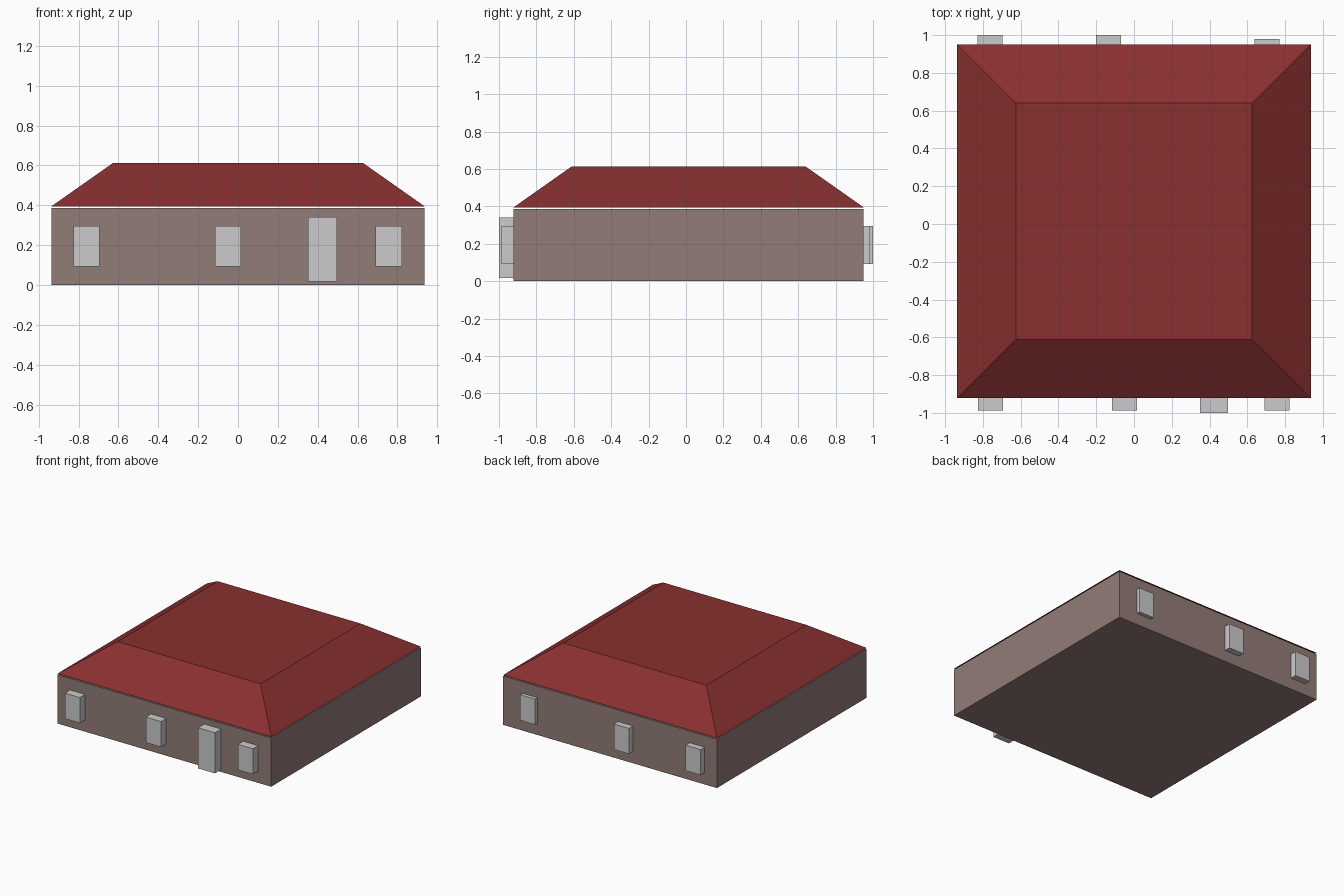
import bpy, bmesh

if "Cube" in bpy.data.objects:
    bpy.data.objects.remove(bpy.data.objects["Cube"])

Y0, Y1, HX = -0.922, 0.95, 0.936   # wall faces


def material(name, rgb):
    m = bpy.data.materials.new(name)
    m.diffuse_color = (*rgb, 1)
    m.use_nodes = True
    m.node_tree.nodes["Principled BSDF"].inputs["Base Color"].default_value = m.diffuse_color
    return m


def box(name, x, y, z, mat=None, inset=0.0):
    """Closed box from ranges; inset shrinks the top into a frustum."""
    bm = bmesh.new()
    bmesh.ops.create_cube(bm, size=1)
    for v in bm.verts:
        top = v.co.z > 0
        i = inset if top else 0.0
        v.co = (x[1] - i if v.co.x > 0 else x[0] + i,
                y[1] - i if v.co.y > 0 else y[0] + i,
                z[1] if top else z[0])
    me = bpy.data.meshes.new(name)
    bm.to_mesh(me)
    bm.free()
    ob = bpy.data.objects.new(name, me)
    bpy.context.collection.objects.link(ob)
    if mat:
        me.materials.append(mat)
    return ob


# Walls and hipped flat-top roof, with a thin gap under the eaves
box("walls", (-HX, HX), (Y0, Y1), (0, 0.386), material("wall_brown", (0.29, 0.20, 0.188)))
box("roof", (-HX, HX), (Y0, Y1), (0.395, 0.613), material("roof_red", (0.25, 0.029, 0.029)), inset=0.31)

# Windows: centre x and outer y, embedded in the wall
W, D = 0.066, 0.13
for i, cx in enumerate((-0.76, -0.05, 0.756)):
    box(f"front_window_{i + 1}", (cx - W, cx + W), (-0.987, -0.987 + D), (0.093, 0.295))
for i, (cx, y) in enumerate(((-0.762, 1.0), (-0.134, 1.0), (0.703, 0.98))):
    box(f"back_window_{i + 1}", (cx - W, cx + W), (y - D, y), (0.093, 0.295))

# Front door
box("front_door", (0.35, 0.498), (-1.0, -0.85), (0.018, 0.34))
